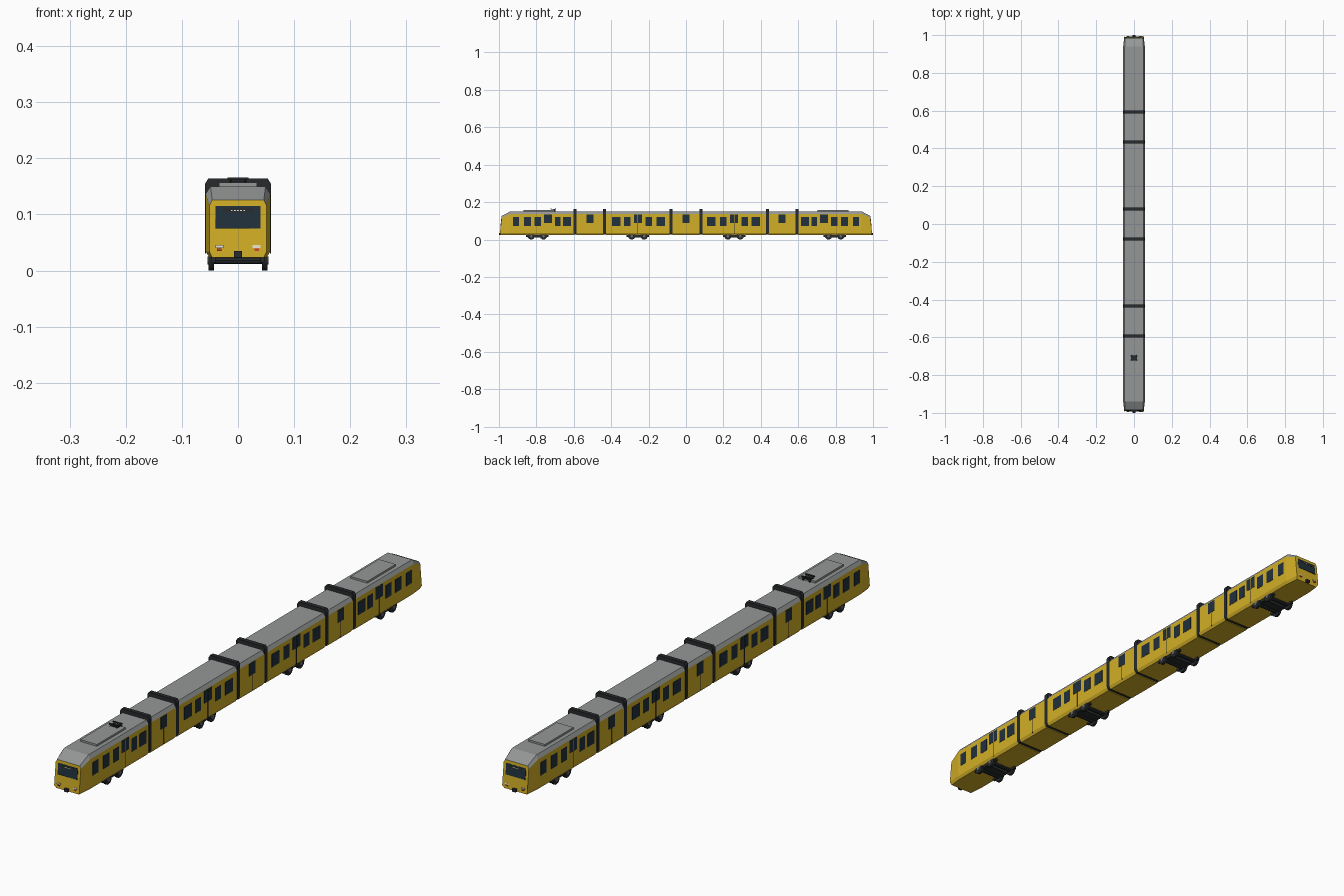
import bpy, bmesh, math
from mathutils import Vector

if "Cube" in bpy.data.objects:
    bpy.data.objects.remove(bpy.data.objects["Cube"])

def mat(name, c):
    m = bpy.data.materials.new(name)
    m.diffuse_color = (*c, 1)
    m.use_nodes = True
    m.node_tree.nodes["Principled BSDF"].inputs["Base Color"].default_value = m.diffuse_color
    return m

YELLOW = mat("yellow_paint", (0.65, 0.43, 0.02))
ROOF = mat("roof_grey", (0.3, 0.31, 0.31))
DARK = mat("dark_rubber", (0.02, 0.023, 0.025))
GLASS = mat("dark_glass", (0.015, 0.03, 0.045))
LAMP = mat("pale_lamp", (0.8, 0.75, 0.6))
RED = mat("red_lamp", (0.6, 0.05, 0.03))
STEEL = mat("axle_steel", (0.15, 0.15, 0.16))

def finish(name, bm, *mats):
    bmesh.ops.recalc_face_normals(bm, faces=bm.faces[:])
    me = bpy.data.meshes.new(name)
    bm.to_mesh(me)
    bm.free()
    for m in mats:
        me.materials.append(m)
    ob = bpy.data.objects.new(name, me)
    bpy.context.collection.objects.link(ob)
    return ob

def box(name, c, size, m, rot_x=0):
    bm = bmesh.new()
    bmesh.ops.create_cube(bm, size=1)
    bmesh.ops.scale(bm, vec=Vector(size), verts=bm.verts[:])
    ob = finish(name, bm, m)
    ob.location = c
    ob.rotation_euler.x = rot_x
    return ob

def cylinder_x(name, c, r, length, m, sides=16):
    bm = bmesh.new()
    bmesh.ops.create_cone(bm, cap_ends=True, segments=sides, radius1=r, radius2=r, depth=length)
    ob = finish(name, bm, m)
    ob.location = c
    ob.rotation_euler.y = math.pi / 2
    return ob

def loft(name, sections, *mats):
    """Skin half sections of (x, y, z), mirrored in x; the top faces take the second material."""
    bm = bmesh.new()
    n = len(sections[0])
    rings = [[bm.verts.new(p) for p in s] +
             [bm.verts.new((-x, y, z)) for x, y, z in reversed(s)] for s in sections]
    for a, b in zip(rings, rings[1:]):
        for i in range(2 * n):
            j = (i + 1) % (2 * n)
            f = bm.faces.new((a[i], a[j], b[j], b[i]))
            if len(mats) > 1 and i in (n - 2, n - 1, n):
                f.material_index = 1
    bm.faces.new(rings[0])
    bm.faces.new(rings[-1])
    return finish(name, bm, *mats)

BODY = [(.051, .023), (.0575, .034), (.0575, .137), (.049, .150)]
NOSE = [(.046, -.990, .023), (.051, -.995, .034), (.051, -.986, .116), (.046, -.985, .126)]
HOOP = [(.052, .026), (.0585, .036), (.0585, .155), (.053, .164)]

def section(profile, y):
    return [(x, y, z) for x, z in profile]

def side_panel(name, y, z0, z1, w, m=GLASS):
    for s in (-1, 1):
        box(name, (s * .0577, y, (z0 + z1) / 2), (.0016, w, z1 - z0), m)

def door(y, leaves):
    # door windows sit higher than the seats' windows
    if leaves == 2:
        for o in (-.0115, .0115):
            side_panel("door_window", y + o, .089, .134, .021)
        side_panel("door_seam", y, .03, .089, .002, DARK)
    else:
        side_panel("door_window", y, .089, .134, .036)
        side_panel("door_seam", y, .03, .089, .002, DARK)

def bogie(y):
    for o in (-.033, .033):
        for s in (-1, 1):
            cylinder_x("wheel", (s * .0475, y + o, .02), .02, .010, DARK)
            cylinder_x("axle_cap", (s * .053, y + o, .018), .007, .003, STEEL, 12)
        cylinder_x("axle", (0, y + o, .018), .007, .09, DARK, 10)
    for s in (-1, 1):
        box("bogie_side_frame", (s * .044, y, .019), (.008, .12, .010), DARK)
    box("bogie_crossbeam", (0, y, .018), (.09, .035, .012), DARK)

# Car bodies without cabs: centre, two short links and two long cars
for y, half in ((0, .073), (-.513, .072), (.513, .072), (-.257, .17), (.257, .17)):
    loft("car_body", [section(BODY, y - half), section(BODY, y + half)], YELLOW, ROOF)
for y in (-.513, 0, .513):
    door(y, 1)

# Gangway hoops at the joints
for y in (-.593, -.435, -.079, .079, .435, .593):
    loft("gangway_hoop", [section(HOOP, y - .008), section(HOOP, y + .008)], DARK)

# Long car windows, doors and bogies
for s in (-1, 1):
    door(s * .257, 2)
    for o, w in ((-.122, .045), (-.058, .034), (.058, .034), (.115, .045)):
        side_panel("side_window", s * (.257 + o), .072, .12, w)
    bogie(s * .257)
    bogie(s * .795)

# Cab cars with sloping noses
for s in (-1, 1):
    def at(x, y, z):
        return (x, -s * y, z)
    sections = [NOSE, section(BODY, -.94), section(BODY, -.60)]
    loft("cab_car_body", [[at(*p) for p in sec] for sec in sections], YELLOW, ROOF)
    door(s * .738, 2)
    for y, w in ((.91, .032), (.848, .036), (.792, .034), (.686, .03), (.637, .042)):
        side_panel("side_window", s * y, .072, .12, w)
    box("roof_equipment", (0, s * .785, .153), (.068, .165, .008), ROOF)

    # Nose fittings follow the leaning front
    tilt = math.atan2(.009, .082)

    def fitting(name, x, z, w, h, m, lift=0.0):
        y = .995 - (z - .034) * .11 + lift
        box(name, (x, s * y, z), (w, .002, h), m, s * tilt)
    fitting("windscreen", 0, .095, .080, .040, GLASS)
    fitting("display_panel", 0, .107, .054, .008, DARK, .0005)
    for i in range(5):
        fitting("display_light", (i - 2) * .0055, .107, .003, .002, LAMP, .001)
    for x in (-1, 1):
        fitting("headlamp", x * .033, .043, .015, .005, LAMP)
        fitting("tail_lamp", x * .033, .037, .008, .004, RED)
    box("coupler", (0, s * .993, .029), (.014, .014, .011), DARK)

# Folded pantograph on the front cab car
for x in (-.013, .013):
    box("pantograph_arm", (x, -.71, .160), (.003, .032, .003), DARK, .25)
    box("pantograph_foot", (x, -.71, .154), (.006, .024, .010), DARK)
for y in (-.699, -.721):
    box("pantograph_bar", (0, y, .164), (.038, .005, .003), DARK)
box("pantograph_base", (0, -.71, .158), (.028, .024, .003), DARK)
